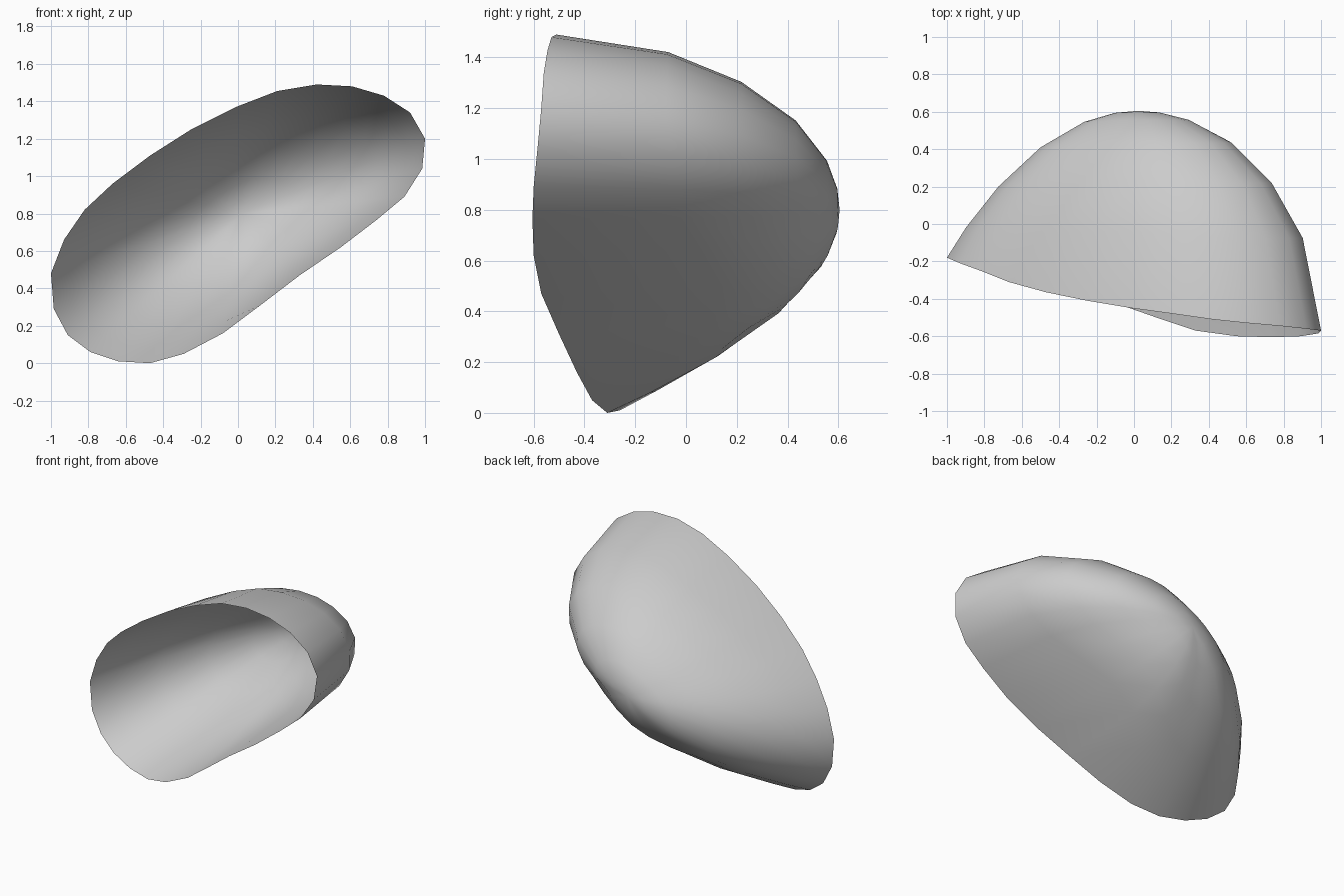
import bpy, bmesh, math

if "Cube" in bpy.data.objects:
    bpy.data.objects.remove(bpy.data.objects["Cube"])

# Rim of the open shell, clockwise as seen from the front
RIM = [
    (-1.0, -.18, .48), (-.93, -.21, .66), (-.82, -.25, .82), (-.67, -.31, .96),
    (-.47, -.365, 1.11), (-.25, -.41, 1.25), (-.01, -.45, 1.37), (.21, -.48, 1.455),
    (.42, -.51, 1.49), (.61, -.53, 1.48), (.78, -.545, 1.43), (.92, -.56, 1.34),
    (1.0, -.57, 1.2), (.985, -.585, 1.04), (.89, -.6, .89), (.74, -.605, .765),
    (.55, -.6, .62), (.33, -.57, .47), (.12, -.5, .31), (-.08, -.43, .16),
    (-.29, -.37, .05), (-.47, -.31, .0), (-.64, -.26, .01), (-.79, -.22, .06),
    (-.91, -.19, .15), (-.985, -.18, .29),
]
APEX = (.02, .605, .80)   # deepest point at the back
RHOS = (1, .9, .73, .51, .28, .12)   # ring sizes, rim to apex

# Rib shape by direction in degrees: .5 is an ellipse, 1 a parabola, less is boxier
SHAPE = [(0, .45), (22, .52), (60, .56), (90, .56), (145, .65), (197, .95), (235, 1.08),
         (250, .8), (265, .48), (285, .33), (315, .31), (340, .36), (360, .45)]


def shape_at(deg):
    for (a, p), (b, q) in zip(SHAPE, SHAPE[1:]):
        if a <= deg <= b:
            return p + (q - p) * (deg - a) / (b - a)
    return .5


def rib_point(r, rho):
    """Point on the rib from the apex (rho 0) to a rim point (rho 1)."""
    dx, dz = r[0] - APEX[0], r[2] - APEX[2]
    b = shape_at(math.degrees(math.atan2(dz, dx)) % 360)
    h = 1 - max(0, 1 - rho * rho) ** b
    return (APEX[0] + dx * rho, APEX[1] + (r[1] - APEX[1]) * h, APEX[2] + dz * rho)


# Curved shell, lofted from rim to apex
bm = bmesh.new()
rings = [[bm.verts.new(rib_point(r, rho)) for r in RIM] for rho in RHOS]
tip = bm.verts.new(APEX)
n = len(RIM)
for a, b in zip(rings, rings[1:]):
    for j in range(n):
        k = (j + 1) % n
        bm.faces.new((a[j], b[j], b[k], a[k]))
for j in range(n):
    bm.faces.new((rings[-1][j], tip, rings[-1][(j + 1) % n]))
bmesh.ops.recalc_face_normals(bm, faces=bm.faces)
# make the normals point out of the back
bm.normal_update()
if sum(f.normal.y * f.calc_area() for f in bm.faces) < 0:
    bmesh.ops.reverse_faces(bm, faces=bm.faces)

mesh = bpy.data.meshes.new("shell")
bm.to_mesh(mesh)
bm.free()
shell = bpy.data.objects.new("shell", mesh)
bpy.context.collection.objects.link(shell)

grey = bpy.data.materials.new("light_grey")
grey.diffuse_color = (.6, .6, .6, 1)
grey.use_nodes = True
grey.node_tree.nodes["Principled BSDF"].inputs["Base Color"].default_value = grey.diffuse_color
mesh.materials.append(grey)

# Smooth shading with a crease at the sharp end
bpy.context.view_layer.objects.active = shell
shell.select_set(True)
bpy.ops.object.shade_smooth_by_angle(angle=math.radians(40))
